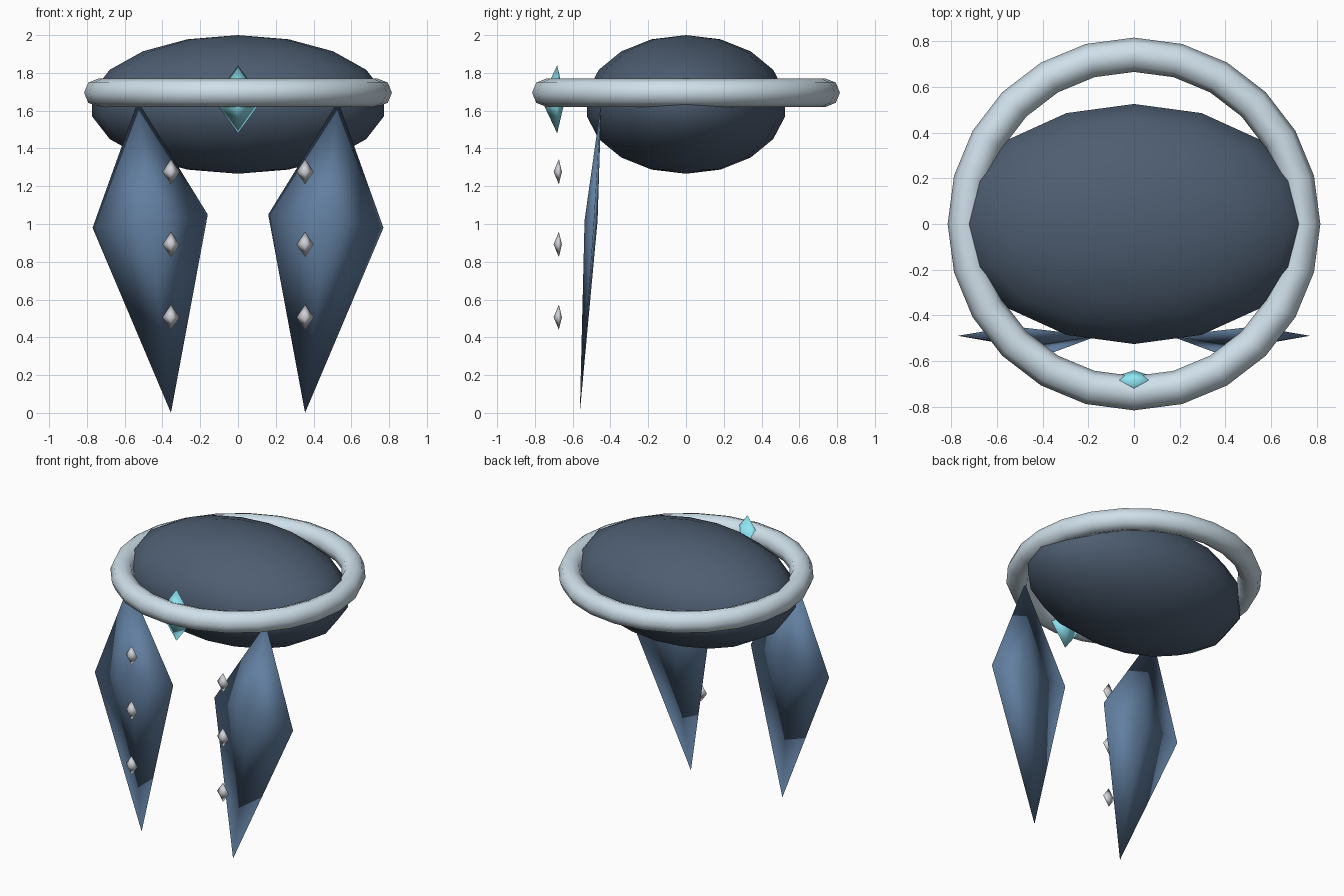
import bpy, bmesh, math

if "Cube" in bpy.data.objects:
    bpy.data.objects.remove(bpy.data.objects["Cube"])


def material(name, rgb):
    m = bpy.data.materials.new(name)
    m.diffuse_color = (*rgb, 1)
    m.use_nodes = True
    m.node_tree.nodes["Principled BSDF"].inputs["Base Color"].default_value = m.diffuse_color
    return m


NAVY = material("navy", (0.075, 0.11, 0.165))
BLUE = material("slate_blue", (0.12, 0.21, 0.35))
PALE = material("pale_blue", (0.62, 0.74, 0.82))
CYAN = material("cyan", (0.28, 0.80, 0.92))
SILVER = material("silver", (0.62, 0.64, 0.68))


def finish(ob, name, mat):
    ob.name = name
    ob.data.materials.append(mat)
    for p in ob.data.polygons:
        p.use_smooth = True
    return ob


def crystal(name, mat, top, right, bottom, left, front, back):
    """Kite outline closed by one front and one back point."""
    bm = bmesh.new()
    rim = [bm.verts.new(p) for p in (top, right, bottom, left)]
    for tip in (bm.verts.new(front), bm.verts.new(back)):
        for i in range(4):
            bm.faces.new((rim[i], rim[(i + 1) % 4], tip))
    bmesh.ops.recalc_face_normals(bm, faces=bm.faces)
    me = bpy.data.meshes.new(name)
    bm.to_mesh(me)
    bm.free()
    ob = bpy.data.objects.new(name, me)
    bpy.context.collection.objects.link(ob)
    return finish(ob, name, mat)


def gem(name, mat, x, y, z, rx, front, back, rz):
    return crystal(name, mat, (x, y, z + rz), (x + rx, y, z), (x, y, z - rz),
                   (x - rx, y, z), (x, y - front, z), (x, y + back, z))


# Body: flattened ellipsoid
bpy.ops.mesh.primitive_uv_sphere_add(segments=16, ring_count=9, radius=1, location=(0, 0, 1.633))
body = bpy.context.object
body.scale = (0.784, 0.533, 0.367)
finish(body, "body", NAVY)

# Ring around the body
bpy.ops.mesh.primitive_torus_add(major_segments=24, minor_segments=8, major_radius=0.74,
                                 minor_radius=0.075, location=(0, 0, 1.695))
finish(bpy.context.object, "ring", PALE)

# Front gem
gem("front_gem", CYAN, 0, -0.682, 1.66, 0.132, 0.085, 0.042, 0.18)

# Hanging blades with a column of studs in front of each
for s, side in ((-1, "left"), (1, "right")):
    crystal(side + "_blade", BLUE,
            (s * 0.53, -0.448, 1.65), (s * 0.16, -0.49, 1.05),
            (s * 0.355, -0.562, 0.0), (s * 0.77, -0.489, 0.98),
            (s * 0.465, -0.537, 1.02), (s * 0.465, -0.468, 1.02))
    for i in range(3):
        gem(f"{side}_stud_{i + 1}", SILVER, s * 0.355, -0.673, 1.277 - i * 0.385,
            0.046, 0.028, 0.016, 0.067)
